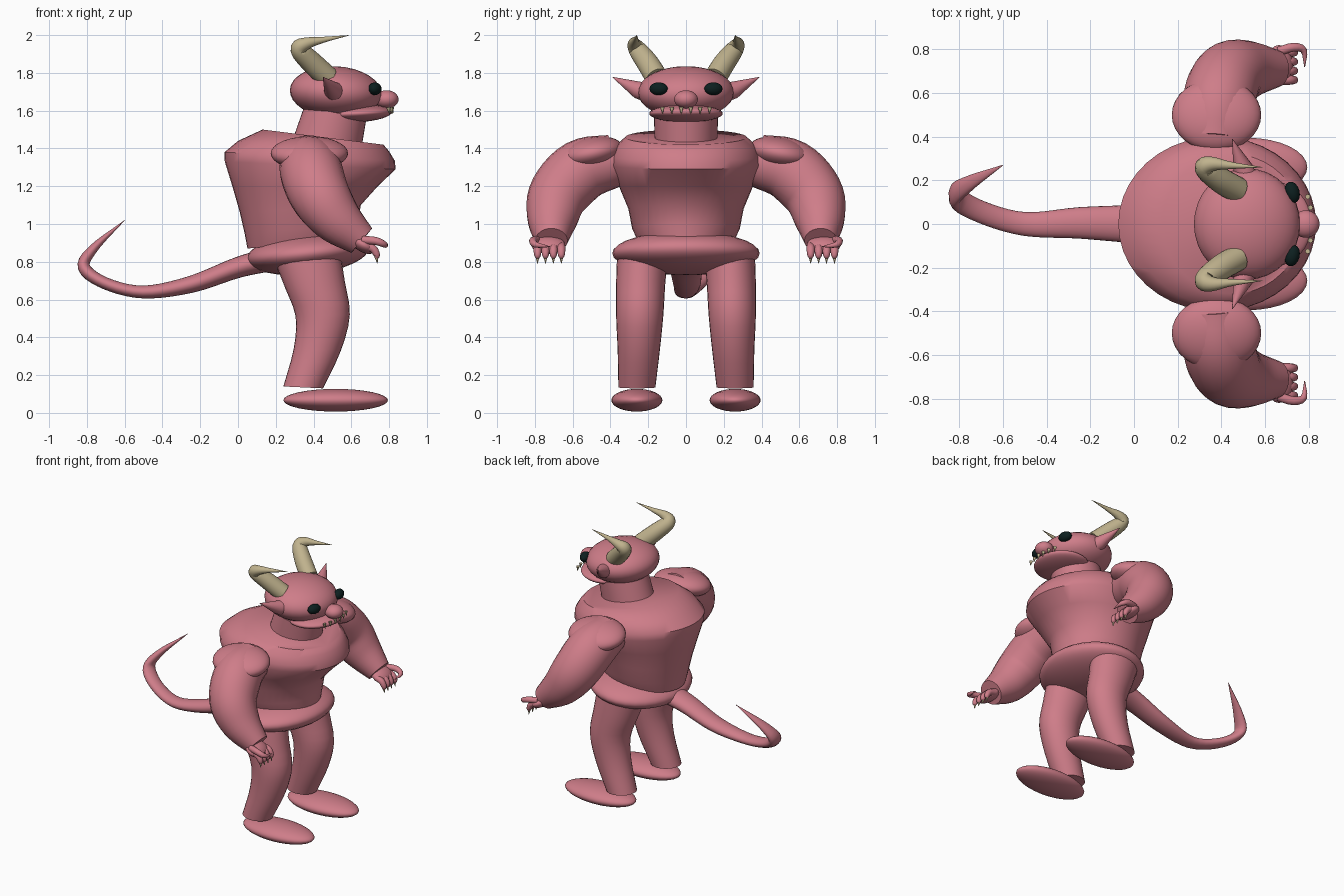
import bpy, bmesh, math
from mathutils import Vector

if "Cube" in bpy.data.objects:
    bpy.data.objects.remove(bpy.data.objects["Cube"])


def material(name, color):
    m = bpy.data.materials.new(name)
    m.diffuse_color = (*color, 1)
    m.use_nodes = True
    m.node_tree.nodes["Principled BSDF"].inputs["Base Color"].default_value = m.diffuse_color
    return m


SKIN = material("pink skin", (0.62, 0.205, 0.25))
BONE = material("pale horn", (0.53, 0.45, 0.27))
DARK = material("dark eye", (0.004, 0.014, 0.014))


def smooth(ob, mat, angle=45):
    ob.data.materials.append(mat)
    bpy.ops.object.select_all(action='DESELECT')
    ob.select_set(True)
    bpy.context.view_layer.objects.active = ob
    bpy.ops.object.shade_smooth_by_angle(angle=math.radians(angle))
    return ob


def skin_rings(name, rings, mat):
    """Bridge a list of closed rings and cap both ends."""
    bm = bmesh.new()
    loops = [[bm.verts.new(p) for p in ring] for ring in rings]
    n = len(loops[0])
    for a, b in zip(loops, loops[1:]):
        for i in range(n):
            j = (i + 1) % n
            bm.faces.new((a[i], a[j], b[j], b[i]))
    bm.faces.new(loops[0])
    bm.faces.new(loops[-1])
    bmesh.ops.recalc_face_normals(bm, faces=bm.faces)
    me = bpy.data.meshes.new(name)
    bm.to_mesh(me)
    bm.free()
    ob = bpy.data.objects.new(name, me)
    bpy.context.collection.objects.link(ob)
    return smooth(ob, mat)


def spline(pts, steps):
    """Catmull-Rom interpolation of points of any dimension."""
    if steps < 2:
        return [Vector(p) for p in pts]
    P = [Vector(p) for p in pts]
    P = [2 * P[0] - P[1]] + P + [2 * P[-1] - P[-2]]
    out = []
    for k in range(1, len(P) - 2):
        a, b, c, d = P[k - 1:k + 3]
        for s in range(steps):
            t = s / steps
            out.append(0.5 * (2 * b + (c - a) * t + (2 * a - 5 * b + 4 * c - d) * t * t
                              + (3 * b - a - 3 * c + d) * t ** 3))
    return out + [P[-2]]


def tube(name, pts, mat, ref=(0, 1, 0), aspect=1.0, sides=24, steps=5):
    """Tapered tube; points are (x, y, z, radius)."""
    path = spline(pts, steps)
    rings = []
    for i, p in enumerate(path):
        t = (path[min(i + 1, len(path) - 1)] - path[max(i - 1, 0)]).to_3d().normalized()
        r = max(p[3], 0.001)
        side = (Vector(ref) - t * t.dot(Vector(ref))).normalized()
        up = t.cross(side)
        rings.append([p.to_3d() + side * r * aspect * math.cos(a) + up * r * math.sin(a)
                      for a in (2 * math.pi * k / sides for k in range(sides))])
    return skin_rings(name, rings, mat)


def loft(name, sections, mat, y_side=1, sides=40, steps=3):
    """Elliptic sections: back x, back z, front x, front z, centre y, half width."""
    sec = [list(s) for s in sections]
    rings = []
    data = [(s[0], s[1], s[2], s[3]) for s in sec]
    width = [(s[4], s[5], 0) for s in sec]
    for q, w in zip(spline(data, steps), spline(width, steps)):
        back, front = Vector((q[0], 0, q[1])), Vector((q[2], 0, q[3]))
        mid, half = (back + front) / 2, (front - back) / 2
        rings.append([mid + half * math.cos(a) + Vector((0, y_side * w[0] + w[1] * math.sin(a), 0))
                      for a in (2 * math.pi * k / sides for k in range(sides))])
    return skin_rings(name, rings, mat)


def ellipsoid(name, loc, radii, mat, rot=(0, 0, 0), seg=32):
    bpy.ops.mesh.primitive_uv_sphere_add(segments=seg, ring_count=seg // 2,
                                         location=loc, rotation=rot)
    ob = bpy.context.object
    ob.name = ob.data.name = name
    ob.scale = radii
    return smooth(ob, mat, 60)


# Trunk
loft("torso", [(.05, .87, .63, .93, 0, .25), (.035, .95, .635, 1.0, 0, .285),
               (.01, 1.06, .65, 1.10, 0, .305), (-.03, 1.2, .74, 1.2, 0, .355),
               (-.07, 1.33, .835, 1.29, 0, .40), (-.072, 1.38, .83, 1.335, 0, .40),
               (.0, 1.44, .80, 1.385, 0, .375), (.13, 1.5, .77, 1.42, 0, .32)], SKIN, steps=1)
ellipsoid("pelvis", (.37, 0, .845), (.325, .39, .112), SKIN, (0, -.1, 0))
loft("neck", [(.28, 1.42, .65, 1.38, 0, .165), (.35, 1.62, .68, 1.56, 0, .17)], SKIN, steps=1)

# Head
ellipsoid("head", (.518, 0, 1.697), (.244, .255, .138), SKIN, (0, .06, 0))
ellipsoid("jaw", (.635, 0, 1.585), (.18, .195, .046), SKIN, (0, -.05, 0))
ellipsoid("nose", (.787, 0, 1.66), (.063, .063, .048), SKIN)

# Tail
tube("tail", [(.2, 0, .82, .065), (0, 0, .77, .055), (-.25, .005, .68, .045),
              (-.5, .0, .64, .034), (-.7, .055, .685, .032), (-.815, .125, .77, .033),
              (-.765, .18, .87, .024), (-.6, .27, 1.02, .001)], SKIN, aspect=1.6)

# Teeth along the lip
for i in range(6):
    y = (i - 2.5) * .05
    x = .815 - y * y * 1.2
    tube(f"tooth_{i + 1}", [(x, y, 1.618, .012), (x + .006, y, 1.582, .001)],
         BONE, sides=8, steps=1)

# Paired parts
for s, side in ((1, "left"), (-1, "right")):
    ellipsoid(f"eye_{side}", (.725, s * .145, 1.716), (.034, .05, .034), DARK,
              (0, 0, s * .25), 16)
    tube(f"ear_{side}", [(.52, s * .19, 1.695, .055), (.50, s * .255, 1.71, .046),
                         (.45, s * .39, 1.778, .001)], SKIN, ref=(1, 0, 0), steps=1)
    tube(f"horn_{side}", [(.475, s * .155, 1.775, .06), (.39, s * .205, 1.855, .058),
                          (.325, s * .258, 1.925, .048), (.36, s * .275, 1.955, .033),
                          (.45, s * .268, 1.975, .016), (.588, s * .26, 1.999, .001)], BONE,
         sides=20)

    # Arm
    ellipsoid(f"shoulder_{side}", (.378, s * .5, 1.374), (.205, .17, .085), SKIN,
              (-s * .2, 0, 0))
    tube(f"arm_{side}", [(.37, s * .38, 1.335, .14), (.385, s * .55, 1.285, .165),
                         (.43, s * .672, 1.16, .16), (.52, s * .707, 1.03, .135),
                         (.655, s * .712, .912, .085)], SKIN, ref=(1, 0, 0))
    ellipsoid(f"palm_{side}", (.665, s * .73, .89), (.07, .09, .04), SKIN, (0, .5, 0), 20)
    for k in range(4):
        y = s * (.66 + k * .042)
        tube(f"finger_{k + 1}_{side}", [(.67, y, .885, .022), (.715, y, .87, .022),
                                        (.735, y, .835, .018), (.73, y, .82, .01)], SKIN,
             sides=10, steps=3)
        tube(f"claw_{k + 1}_{side}", [(.732, y, .832, .012), (.738, y, .79, .001)], BONE,
             sides=8, steps=1)
    tube(f"thumb_{side}", [(.66, s * .79, .915, .022), (.73, s * .81, .91, .021),
                           (.778, s * .795, .89, .016), (.782, s * .72, .88, .002)], SKIN,
         ref=(0, 0, 1), sides=10, steps=3)

    # Leg and foot
    loft(f"leg_{side}", [(.19, .81, .54, .86, .23, .135), (.25, .66, .565, .70, .24, .13),
                         (.305, .51, .592, .52, .245, .125), (.295, .34, .545, .33, .25, .112),
                         (.24, .14, .45, .13, .26, .098)], SKIN, s, sides=28)
    ellipsoid(f"foot_{side}", (.517, s * .26, .067), (.277, .135, .06), SKIN)
